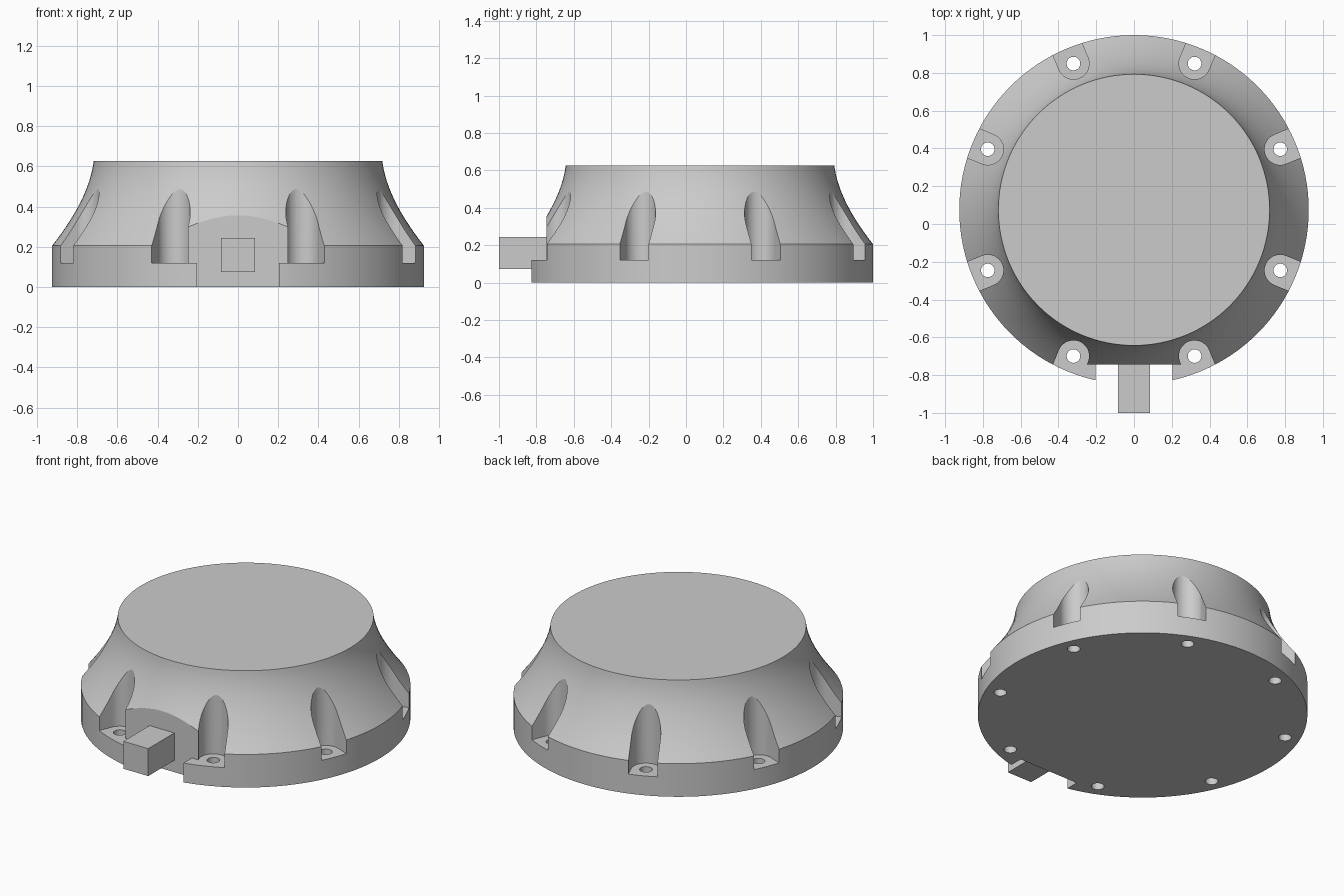
import bpy
import bmesh
import math
from mathutils import Vector, Matrix

if "Cube" in bpy.data.objects:
    bpy.data.objects.remove(bpy.data.objects["Cube"])

CY = 0.075            # centre of the round body
R_BASE, R_TOP = 0.925, 0.718
RIM, HEIGHT, FLOOR = 0.205, 0.627, 0.12
R_BOLT = 0.838        # bolt circle
FLAT_Y = -0.745       # flat front face

grey = bpy.data.materials.new("plain grey")
grey.use_nodes = True
grey.diffuse_color = (0.6, 0.6, 0.6, 1)
grey.node_tree.nodes["Principled BSDF"].inputs["Base Color"].default_value = (0.6, 0.6, 0.6, 1)


def make_object(name, bm):
    bmesh.ops.recalc_face_normals(bm, faces=bm.faces)
    mesh = bpy.data.meshes.new(name)
    bm.to_mesh(mesh)
    bm.free()
    mesh.materials.append(grey)
    obj = bpy.data.objects.new(name, mesh)
    bpy.context.collection.objects.link(obj)
    return obj


def add_prism(bm, outline, z0, z1):
    face = bm.faces.new([bm.verts.new((x, y, z0)) for x, y in outline])
    top = bmesh.ops.extrude_face_region(bm, geom=[face])["geom"]
    verts = [v for v in top if isinstance(v, bmesh.types.BMVert)]
    bmesh.ops.translate(bm, verts=verts, vec=(0, 0, z1 - z0))


def box(name, x, y0, y1, z0, z1):
    bm = bmesh.new()
    add_prism(bm, [(-x, y0), (x, y0), (x, y1), (-x, y1)], z0, z1)
    return make_object(name, bm)


def ring_of_prisms(name, outline, z0, z1):
    """Eight copies of an outline, set around the bolt circle."""
    bm = bmesh.new()
    for i in range(8):
        turn = Matrix.Rotation(math.radians(22.5 + 45 * i), 2)
        pts = [turn @ Vector((R_BOLT + x, y)) for x, y in outline]
        add_prism(bm, [(p.x, p.y + CY) for p in pts], z0, z1)
    return make_object(name, bm)


def arc(radius, start, end, steps):
    angles = [math.radians(start + (end - start) * i / steps) for i in range(steps + 1)]
    return [(radius * math.cos(a), radius * math.sin(a)) for a in angles]


# Round body: straight rim below a concave flank
bm = bmesh.new()
profile = [(R_BASE, 0), (R_BASE, RIM)]
for i in range(1, 17):
    u = i / 16
    r = R_BASE * (1 - u) ** 2 + 0.74 * 2 * u * (1 - u) + R_TOP * u * u
    z = RIM * (1 - u) ** 2 + 0.44 * 2 * u * (1 - u) + HEIGHT * u * u
    profile.append((r, z))
verts = [bm.verts.new((r, CY, z)) for r, z in profile]
edges = [bm.edges.new(pair) for pair in zip(verts, verts[1:])]
bmesh.ops.spin(bm, geom=verts + edges, cent=(0, CY, 0), axis=(0, 0, 1),
               angle=math.tau, steps=128)
bmesh.ops.remove_doubles(bm, verts=bm.verts, dist=0.0005)
bmesh.ops.holes_fill(bm, edges=[e for e in bm.edges if e.is_boundary], sides=0)
body = make_object("housing_body", bm)

# Cutters: bolt recesses, bolt holes and the stepped front notch
slot = arc(0.083, 90, 270, 24) + [(0.3, -0.083), (0.3, 0.083)]
cutters = [
    ring_of_prisms("recess_cutter", slot, FLOOR, 0.9),
    ring_of_prisms("bolt_hole_cutter", arc(0.036, 0, 345, 23), -0.1, 0.3),
    box("upper_notch_cutter", 0.3, -1.2, FLAT_Y, FLOOR, 0.9),
    box("lower_notch_cutter", 0.205, -1.2, FLAT_Y, -0.1, 0.5),
]
bpy.context.view_layer.objects.active = body
for cutter in cutters:
    cutter.hide_render = True
    mod = body.modifiers.new(cutter.name, "BOOLEAN")
    mod.operation = "DIFFERENCE"
    mod.solver = "EXACT"
    mod.object = cutter
    bpy.ops.object.modifier_apply(modifier=mod.name)
    bpy.data.objects.remove(cutter)

# Square connector on the flat front
box("front_connector", 0.085, -1.0, FLAT_Y, 0.073, 0.243)

# Smooth round surfaces, sharp edges kept
bpy.ops.object.select_all(action="DESELECT")
body.select_set(True)
bpy.context.view_layer.objects.active = body
bpy.ops.object.shade_smooth_by_angle(angle=math.radians(20))
